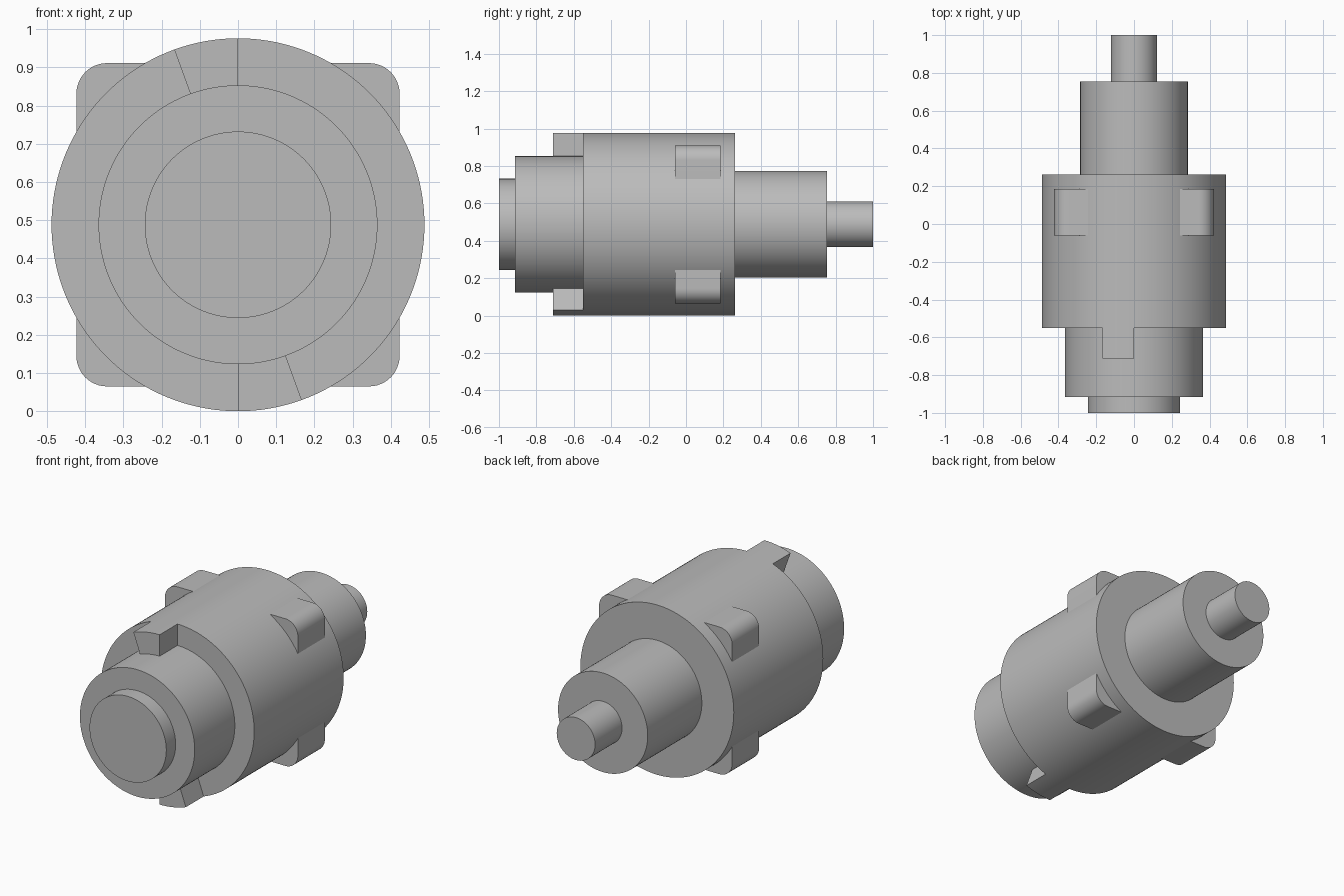
import bpy, bmesh, math

AXIS_Z = 0.488
BODY_R = 0.488
COLLAR_R = 0.365

cube = bpy.data.objects.get("Cube")
if cube:
    bpy.data.objects.remove(cube, do_unlink=True)

steel = bpy.data.materials.new("plain grey metal")
steel.use_nodes = True
grey = (0.5, 0.5, 0.5, 1)
steel.diffuse_color = grey
steel.node_tree.nodes["Principled BSDF"].inputs["Base Color"].default_value = grey


def finish(name, bm):
    bmesh.ops.recalc_face_normals(bm, faces=bm.faces)
    mesh = bpy.data.meshes.new(name)
    bm.to_mesh(mesh)
    bm.free()
    mesh.materials.append(steel)
    obj = bpy.data.objects.new(name, mesh)
    bpy.context.collection.objects.link(obj)
    obj.location.z = AXIS_Z
    bpy.ops.object.select_all(action="DESELECT")
    obj.select_set(True)
    bpy.context.view_layer.objects.active = obj
    bpy.ops.object.shade_smooth_by_angle(angle=math.radians(30))
    return obj


def arc(radius, start, end, steps, cx=0, cz=0):
    angles = [math.radians(start + (end - start) * i / steps) for i in range(steps + 1)]
    return [(cx + radius * math.cos(a), cz + radius * math.sin(a)) for a in angles]


def extrude_along_y(name, outline, y0, y1, turn=0):
    bm = bmesh.new()
    c, s = math.cos(math.radians(turn)), math.sin(math.radians(turn))
    verts = [bm.verts.new((x * c - z * s, y0, x * s + z * c)) for x, z in outline]
    face = bm.faces.new(verts)
    moved = bmesh.ops.extrude_face_region(bm, geom=[face], use_keep_orig=True)["geom"]
    for v in moved:
        if isinstance(v, bmesh.types.BMVert):
            v.co.y = y1
    return finish(name, bm)


# Stepped round body: nose, collar, drum, rear sleeve and shaft as one turned profile
profile = [(0, -1), (0.244, -1), (0.244, -0.915), (COLLAR_R, -0.915),
           (COLLAR_R, -0.55), (BODY_R, -0.55), (BODY_R, 0.263), (0.285, 0.263),
           (0.285, 0.755), (0.122, 0.755), (0.122, 1), (0, 1)]
bm = bmesh.new()
points = [bm.verts.new((r, y, 0)) for r, y in profile]
edges = [bm.edges.new(pair) for pair in zip(points, points[1:])]
bmesh.ops.spin(bm, geom=points + edges, cent=(0, 0, 0), axis=(0, 1, 0),
               angle=math.tau, steps=144, use_merge=True)
bmesh.ops.remove_doubles(bm, verts=bm.verts, dist=0.0001)
finish("stepped_body", bm)

# Four rounded corner lugs, their inner side sunk just below the drum
HALF, ROUND = 0.423, 0.08
inner_r = BODY_R - 0.01
side = math.degrees(math.asin(HALF / BODY_R))
lug = arc(ROUND, 0, 90, 12, HALF - ROUND, HALF - ROUND)
lug += [(math.sqrt(inner_r ** 2 - HALF ** 2), HALF)]
lug += arc(inner_r, side, 90 - side, 10)
lug += [(HALF, math.sqrt(inner_r ** 2 - HALF ** 2))]
for i, place in enumerate(["upper_left", "upper_right", "lower_right", "lower_left"]):
    extrude_along_y(place + "_lug", lug, -0.06, 0.185, 90 * i)

# Two opposite coupling teeth standing on the front of the drum
tooth = arc(BODY_R, 90, 110, 8) + arc(COLLAR_R - 0.005, 110, 90, 8)
for name, turn in (("top_tooth", 0), ("bottom_tooth", 180)):
    extrude_along_y(name, tooth, -0.712, -0.55, turn)
